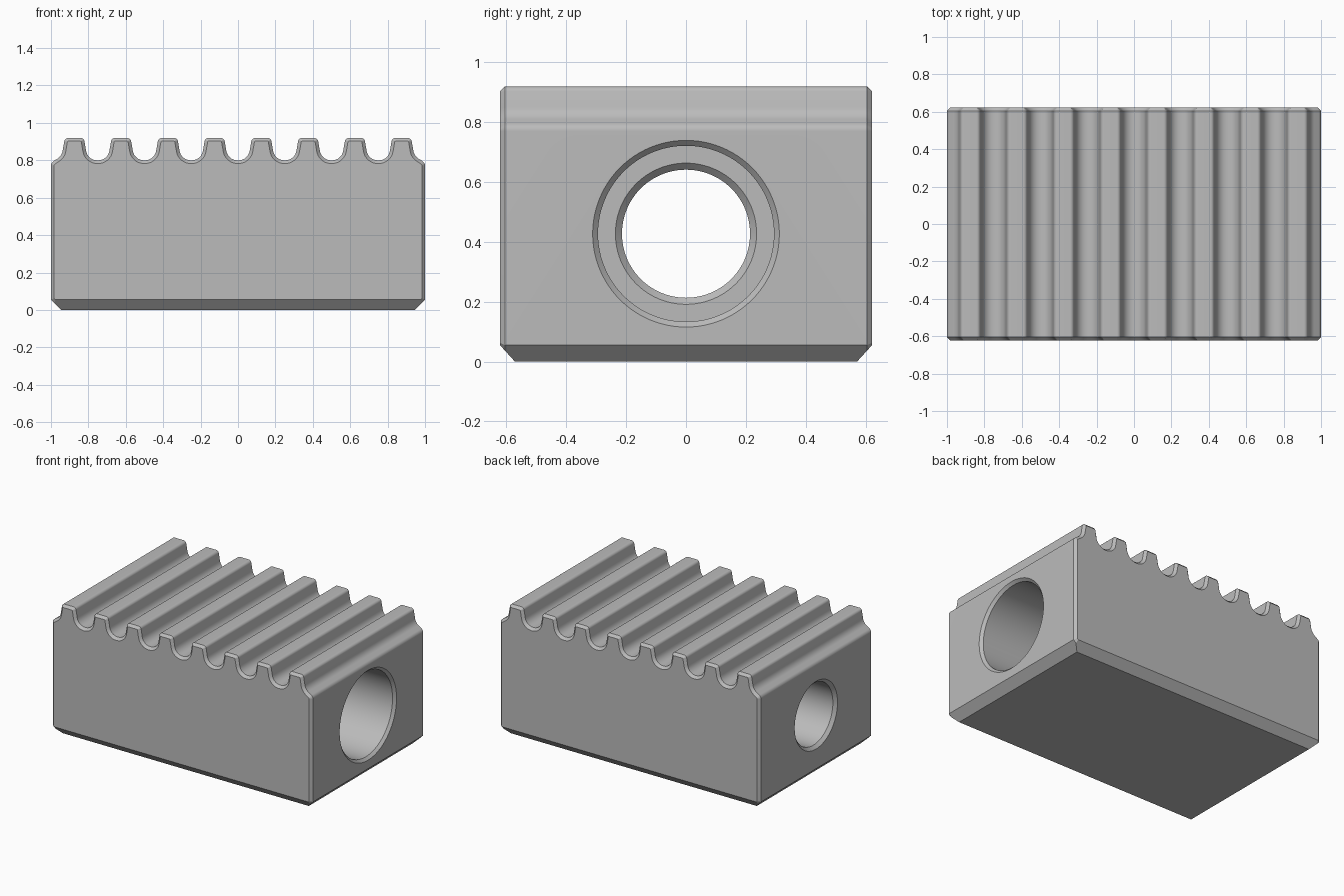
import bpy
import bmesh
from math import sin, cos, pi, radians
from mathutils import Vector

if "Cube" in bpy.data.objects:
    bpy.data.objects.remove(bpy.data.objects["Cube"])

HALF_Y, EDGE, FOOT = 0.622, 0.017, 0.055
TEETH, PITCH = 8, 0.25

grey = bpy.data.materials.new("plain grey")
grey.use_nodes = True
grey.diffuse_color = (0.5, 0.5, 0.5, 1)
grey.node_tree.nodes["Principled BSDF"].inputs["Base Color"].default_value = (0.5, 0.5, 0.5, 1)


def arc(cx, cz, r, start, end, steps=8):
    angles = [radians(start + (end - start) * i / steps) for i in range(steps + 1)]
    return [Vector((cx + r * cos(a), cz + r * sin(a))) for a in angles]


def make_object(name, bm):
    bmesh.ops.recalc_face_normals(bm, faces=bm.faces)
    mesh = bpy.data.meshes.new(name)
    bm.to_mesh(mesh)
    bm.free()
    mesh.materials.append(grey)
    obj = bpy.data.objects.new(name, mesh)
    bpy.context.collection.objects.link(obj)
    return obj


def bridge(bm, a, b):
    for i in range(len(a)):
        j = (i + 1) % len(a)
        bm.faces.new((a[i], a[j], b[j], b[i]))


def inset(points, d):
    # mitred inward offset of a clockwise outline
    result = []
    for i, p in enumerate(points):
        u = (p - points[i - 1]).normalized()
        v = (points[(i + 1) % len(points)] - p).normalized()
        n1, n2 = Vector((u.y, -u.x)), Vector((v.y, -v.x))
        result.append(p + (n1 + n2) * d / (1 + n1.dot(n2)))
    return result


# Toothed outline: rounded crest, sloped flank, round valley; outer ends roll over
crest = arc(0.034, 0.899, 0.02, 90, 10)
valley_side = crest + arc(0.122, 0.86, 0.06, 190, 270)
end_side = crest + arc(0.122, 0.86, 0.06, 190, 235) + arc(0.095, 0.77, 0.03, 55, 0)

outline = []
for k in range(TEETH):
    cx = (k - (TEETH - 1) / 2) * PITCH
    left = end_side if k == 0 else valley_side
    right = end_side if k == TEETH - 1 else valley_side
    outline += [Vector((cx - p.x, p.y)) for p in reversed(left)]
    outline += [Vector((cx + p.x, p.y)) for p in right]
outline += [Vector(p) for p in ((1, FOOT), (0.945, 0), (-0.945, 0), (-1, FOOT))]

# Body: outline run along y with bevelled ends
bm = bmesh.new()
small = inset(outline, EDGE)
sections = [(small, -HALF_Y), (outline, EDGE - HALF_Y), (outline, HALF_Y - EDGE), (small, HALF_Y)]
rings = [[bm.verts.new((p.x, y, p.y)) for p in pts] for pts, y in sections]
for a, b in zip(rings, rings[1:]):
    bridge(bm, a, b)
bm.faces.new(rings[0])
bm.faces.new(rings[-1])

# Bottom chamfers at front and back
for side in (-1, 1):
    cut = bmesh.ops.bisect_plane(
        bm, geom=bm.verts[:] + bm.edges[:] + bm.faces[:], dist=0.00001,
        plane_co=(0, side * HALF_Y, FOOT), plane_no=(0, side * FOOT, -0.05),
        clear_outer=True)
    edges = [e for e in cut["geom_cut"] if isinstance(e, bmesh.types.BMEdge)]
    bmesh.ops.holes_fill(bm, edges=edges, sides=0)
body = make_object("toothed_block", bm)

# Stepped through-bore with chamfered mouths, turned around x
bm = bmesh.new()
bore = [(-1.1, 0.335), (-0.979, 0.214), (-0.122, 0.214), (-0.1, 0.236),
        (-0.1, 0.294), (0.982, 0.294), (1.1, 0.412)]
SEG = 96
rings = []
for x, r in bore:
    angles = [2 * pi * i / SEG for i in range(SEG)]
    rings.append([bm.verts.new((x, r * cos(a), 0.427 + r * sin(a))) for a in angles])
for a, b in zip(rings, rings[1:]):
    bridge(bm, a, b)
bm.faces.new(rings[0])
bm.faces.new(rings[-1])
cutter = make_object("bore_cutter", bm)
cutter.hide_render = True

bpy.ops.object.select_all(action='DESELECT')
body.select_set(True)
bpy.context.view_layer.objects.active = body
mod = body.modifiers.new("bore", 'BOOLEAN')
mod.operation = 'DIFFERENCE'
mod.solver = 'EXACT'
mod.object = cutter
bpy.ops.object.modifier_apply(modifier=mod.name)
bpy.data.objects.remove(cutter)
bpy.ops.object.shade_smooth_by_angle(angle=radians(30))
